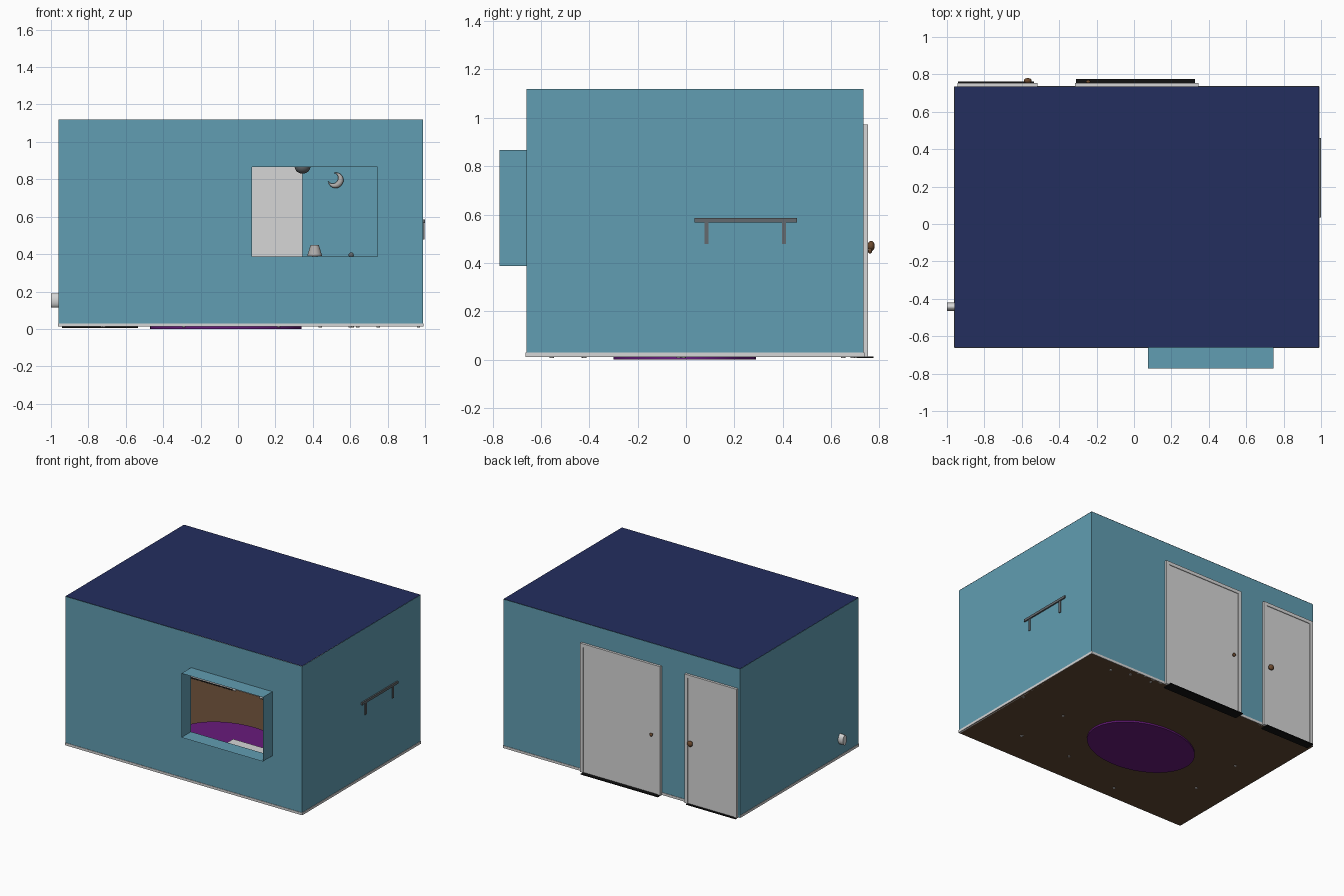
import bpy, bmesh, math
from mathutils import Matrix

if "Cube" in bpy.data.objects:
    bpy.data.objects.remove(bpy.data.objects["Cube"])

# ---- palette (given as sRGB, stored linear)
def mat(name, r, g, b):
    lin = lambda c: (c / 255 / 12.92) if c < 10 else ((c / 255 + 0.055) / 1.055) ** 2.4
    m = bpy.data.materials.new(name)
    m.diffuse_color = (lin(r), lin(g), lin(b), 1)
    m.use_nodes = True
    m.node_tree.nodes["Principled BSDF"].inputs["Base Color"].default_value = m.diffuse_color
    return m

TEAL = mat("teal_wall", 97, 157, 178)
NAVY = mat("navy_roof", 36, 46, 95)
BROWN = mat("brown_floor", 97, 72, 51)
WHITE = mat("off_white", 214, 214, 214)
PURPLE = mat("purple_rug", 104, 27, 124)
BLACK = mat("black", 18, 18, 18)
GREY = mat("grey_metal", 100, 106, 110)
BRASS = mat("bronze_knob", 110, 76, 48)
SILVER = mat("silver", 175, 172, 170)

# ---- helpers
def finish(name, bm, m, smooth=False):
    me = bpy.data.meshes.new(name)
    bm.to_mesh(me)
    bm.free()
    me.materials.append(m)
    ob = bpy.data.objects.new(name, me)
    bpy.context.collection.objects.link(ob)
    if smooth:
        bpy.context.view_layer.objects.active = ob
        ob.select_set(True)
        bpy.ops.object.shade_smooth_by_angle(angle=math.radians(40))
        ob.select_set(False)
    return ob

def box(name, x0, x1, y0, y1, z0, z1, m):
    bm = bmesh.new()
    mx = Matrix.Translation(((x0 + x1) / 2, (y0 + y1) / 2, (z0 + z1) / 2))
    bmesh.ops.create_cube(bm, size=1, matrix=mx @ Matrix.Diagonal((x1 - x0, y1 - y0, z1 - z0, 1)))
    return finish(name, bm, m)

def cyl(name, c, r1, r2, h, m, axis="z", scale=(1, 1, 1), seg=32):
    rot = {"z": Matrix(), "x": Matrix.Rotation(math.pi / 2, 4, "Y"),
           "y": Matrix.Rotation(math.pi / 2, 4, "X")}[axis].to_4x4()
    bm = bmesh.new()
    bmesh.ops.create_cone(bm, cap_ends=True, segments=seg, radius1=r1, radius2=r2, depth=h,
                          matrix=Matrix.Translation(c) @ Matrix.Diagonal((*scale, 1)) @ rot)
    return finish(name, bm, m, True)

def ball(name, c, r, m, scale=(1, 1, 1), lower_half=False):
    bm = bmesh.new()
    bmesh.ops.create_uvsphere(bm, u_segments=24, v_segments=16, radius=r,
                              matrix=Matrix.Diagonal((*scale, 1)))
    if lower_half:
        bmesh.ops.delete(bm, geom=[v for v in bm.verts if v.co.z > 1e-4], context="VERTS")
    bmesh.ops.translate(bm, vec=c, verts=bm.verts)
    return finish(name, bm, m, True)

def quads(name, faces, m):
    bm = bmesh.new()
    for f in faces:
        bm.faces.new([bm.verts.new(p) for p in f])
    bmesh.ops.remove_doubles(bm, verts=bm.verts, dist=1e-5)
    bmesh.ops.recalc_face_normals(bm, faces=bm.faces)
    return finish(name, bm, m)

# ---- room shell
X0, X1, Y0, Y1, Z0, Z1 = -0.96, 0.99, -0.66, 0.735, 0.012, 1.12
WX0, WX1, WZ0, WZ1, WY = 0.075, 0.745, 0.388, 0.866, -0.772

def vertical(xa, ya, xb, yb, za, zb):
    return [(xa, ya, za), (xb, yb, za), (xb, yb, zb), (xa, ya, zb)]

def level(x0, x1, y0, y1, z):
    return [(x0, y0, z), (x1, y0, z), (x1, y1, z), (x0, y1, z)]

xs, zs = [X0, WX0, WX1, X1], [Z0, WZ0, WZ1, Z1]
quads("front_wall", [vertical(xs[i], Y0, xs[i + 1], Y0, zs[j], zs[j + 1])
                     for i in range(3) for j in range(3) if (i, j) != (1, 1)], TEAL)
quads("side_and_back_walls", [vertical(X1, Y0, X1, Y1, Z0, Z1), vertical(X1, Y1, X0, Y1, Z0, Z1),
                              vertical(X0, Y1, X0, Y0, Z0, Z1)], TEAL)
quads("window_bay", [vertical(WX0, WY, WX0, Y0, WZ0, WZ1), vertical(WX1, WY, WX1, Y0, WZ0, WZ1),
                     level(WX0, WX1, WY, Y0, WZ0), level(WX0, WX1, WY, Y0, WZ1)], TEAL)
quads("roof", [level(X0, X1, Y0, Y1, Z1 + 0.001)], NAVY)
quads("floor", [level(X0, X1, Y0, Y1, Z0)], BROWN)

# ---- baseboards
e = 0.003
box("baseboard_front", X0, X1, Y0 - e, Y0 + 0.012, Z0, 0.03, WHITE)
box("baseboard_right", X1 - 0.012, X1 + e, Y0, Y1, Z0, 0.03, WHITE)
box("baseboard_left", X0 - e, X0 + 0.012, Y0, Y1, Z0, 0.03, WHITE)
for i, (a, b) in enumerate([(-0.52, -0.31), (0.34, X1)]):
    box(f"baseboard_back_{i}", a, b, Y1 - 0.012, Y1 + e, Z0, 0.03, WHITE)

# ---- rug
cyl("rug", (-0.065, -0.005, 0.01), 1, 1, 0.02, PURPLE, scale=(0.405, 0.295, 1), seg=64)

# ---- doors, set through the back wall
def door(name, x0, x1, out, knob_x, knob_r, knob_z):
    t, top, yi = 0.025, 0.972, Y1 - 0.03
    box(name + "_panel", x0 + t, x1 - t, yi + 0.008, Y1 + 0.013, Z0, top - t, WHITE)
    box(name + "_frame_a", x0, x0 + t, yi, Y1 + 0.018, Z0, top, WHITE)
    box(name + "_frame_b", x1 - t, x1, yi, Y1 + 0.018, Z0, top, WHITE)
    box(name + "_frame_top", x0 + t, x1 - t, yi, Y1 + 0.018, top - t, top, WHITE)
    box(name + "_threshold", x0 + 0.005, x1 - 0.02, 0.70, out, 0.006, 0.013, BLACK)
    cyl(name + "_knob_stem", (knob_x, Y1 + 0.016, knob_z), knob_r * .5, knob_r * .5, 0.02, BRASS, "y")
    ball(name + "_knob", (knob_x, Y1 + 0.02 + knob_r * .5, knob_z), knob_r, BRASS, (1, 0.7, 1))

door("wide_door", -0.315, 0.345, 0.775, -0.245, 0.012, 0.45)
door("narrow_door", -0.945, -0.515, 0.762, -0.568, 0.021, 0.47)

# ---- headboard rail showing through the right wall
box("headboard_rail", 0.975, 1.0, 0.035, 0.46, 0.567, 0.585, GREY)
for i, y in enumerate((0.085, 0.405)):
    box(f"headboard_post_{i}", 0.978, 0.996, y - 0.009, y + 0.009, 0.478, 0.57, GREY)

# ---- oval wall fitting on the left
cyl("wall_fitting", (-0.975, -0.442, 0.152), 1, 1, 0.05, WHITE, "x", scale=(1, 0.022, 0.038))

# ---- furniture feet that reach through the floor
feet = [(0.64, -0.42), (0.217, -0.424), (0.60, -0.03), (0.965, -0.01), (-0.29, -0.555),
        (-0.716, -0.2), (-0.726, 0.2), (0.61, 0.69), (0.75, 0.65), (0.44, 0.70)]
for i, (x, y) in enumerate(feet):
    cyl(f"foot_{i}", (x, y, 0.035), 0.009, 0.012, 0.055, SILVER, seg=12)

# ---- table below the window
box("table_top", 0.15, 0.70, -0.47, -0.27, 0.18, 0.205, WHITE)
for i, x in enumerate((0.217, 0.64)):
    box(f"table_leg_{i}", x - 0.012, x + 0.012, -0.432, -0.408, 0.012, 0.18, WHITE)

# ---- bed, bench and nightstand
box("bed_frame", 0.42, 0.975, -0.03, 0.49, 0.06, 0.14, GREY)
box("mattress", 0.43, 0.965, -0.02, 0.48, 0.14, 0.24, PURPLE)
box("bench", -0.95, -0.69, -0.24, 0.24, 0.06, 0.25, BROWN)
box("nightstand", 0.36, 0.78, 0.55, 0.71, 0.06, 0.34, BROWN)
cyl("lamp_base", (0.41, 0.64, 0.365), 0.02, 0.015, 0.05, GREY)
cyl("lamp_shade", (0.41, 0.64, 0.42), 0.04, 0.022, 0.06, SILVER)
ball("trinket", (0.605, 0.64, 0.395), 0.014, GREY)
cyl("trinket_stand", (0.605, 0.64, 0.36), 0.012, 0.008, 0.045, GREY)

# ---- hanging bowl and ceiling light
cyl("bowl_plate", (0.345, 0.64, 0.87), 0.062, 0.062, 0.006, BLACK)
ball("bowl", (0.345, 0.64, 0.868), 0.042, GREY, (1, 1, 0.9), True)
cyl("ceiling_light", (0, 0.05, 1.095), 0.07, 0.1, 0.04, WHITE)

# ---- crescent moon on the back wall: tapered tube along an arc
cu = bpy.data.curves.new("crescent_moon", "CURVE")
cu.dimensions = "3D"
cu.bevel_depth = 0.017
cu.bevel_resolution = 3
cu.use_fill_caps = True
sp = cu.splines.new("POLY")
n = 20
sp.points.add(n - 1)
for i, p in enumerate(sp.points):
    t = i / (n - 1)
    a = math.radians(-160 + 250 * t)
    p.co = (0.515 + 0.034 * math.cos(a), 0.715, 0.80 + 0.034 * math.sin(a), 1)
    p.radius = max(0.08, math.sin(math.pi * t))
moon = bpy.data.objects.new("crescent_moon", cu)
cu.materials.append(SILVER)
bpy.context.collection.objects.link(moon)
